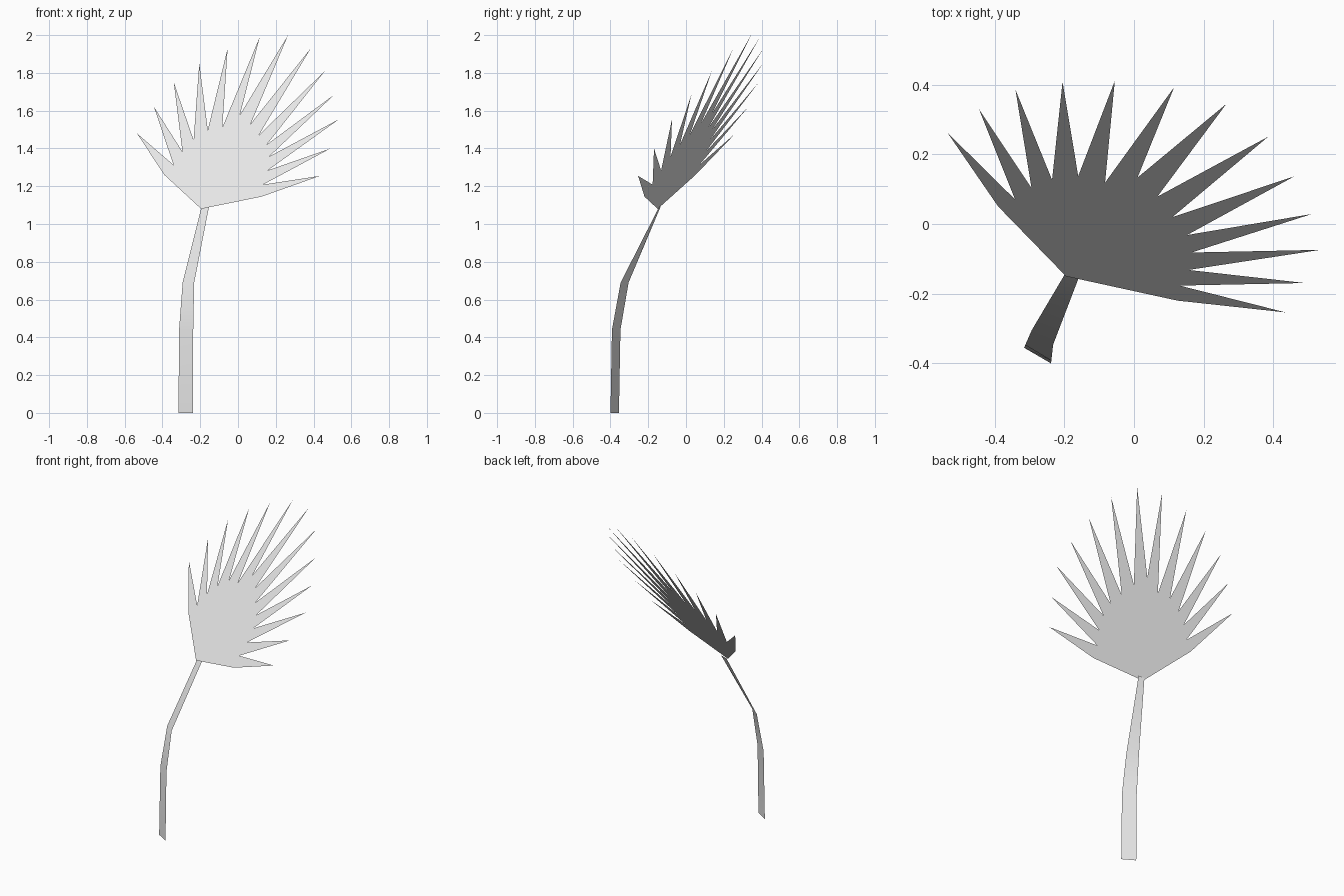
import bpy
import bmesh
from mathutils import Vector

cube = bpy.data.objects.get("Cube")
if cube:
    bpy.data.objects.remove(cube, do_unlink=True)

# One pale grey material for the whole plant
grey = bpy.data.materials.new("pale_grey")
grey.use_nodes = True
colour = (0.8, 0.8, 0.8, 1.0)
grey.diffuse_color = colour
grey.node_tree.nodes["Principled BSDF"].inputs["Base Color"].default_value = colour


def make_object(name, bm):
    mesh = bpy.data.meshes.new(name)
    bm.to_mesh(mesh)
    bm.free()
    mesh.materials.append(grey)
    obj = bpy.data.objects.new(name, mesh)
    bpy.context.collection.objects.link(obj)
    return obj


# Fan leaf: a flat serrated outline lying on one tilted plane
leaf_base = Vector((-0.195, -0.15, 1.08))
leaf_normal = Vector((-0.1138, -0.3123, 0.2248)).normalized()


def on_leaf(x, z):
    dx, dz = x - leaf_base.x, z - leaf_base.z
    dy = -(leaf_normal.x * dx + leaf_normal.z * dz) / leaf_normal.y
    return leaf_base + Vector((dx, dy, dz))


left_corner, right_corner = (-0.39, 1.26), (0.125, 1.145)
tips = [(-0.535, 1.48), (-0.445, 1.62), (-0.34, 1.75), (-0.205, 1.85),
        (-0.055, 1.93), (0.115, 1.99), (0.265, 2.0), (0.385, 1.93),
        (0.46, 1.81), (0.51, 1.685), (0.535, 1.555), (0.49, 1.4), (0.435, 1.255)]
notches = [(-0.341, 1.312), (-0.294, 1.382), (-0.235, 1.444), (-0.16, 1.497),
           (-0.083, 1.51), (0.01, 1.577), (0.067, 1.53), (0.11, 1.47),
           (0.152, 1.42), (0.165, 1.357), (0.156, 1.283), (0.131, 1.208)]

outline = [left_corner]
for tip, notch in zip(tips, notches):
    outline += [tip, notch]
outline += [tips[-1], right_corner]

bm = bmesh.new()
rim = [bm.verts.new(on_leaf(x, z)) for x, z in outline]
leaf_face = bm.faces.new([bm.verts.new(leaf_base)] + rim)
leaf_face.normal_update()
if leaf_face.normal.dot(leaf_normal) < 0:
    leaf_face.normal_flip()
make_object("fan_leaf", bm)

# Stem: a bent, tapering flat ribbon (left edge, right edge) from ground to leaf
stem_rows = [
    ((-0.315, -0.355, 0.0), (-0.238, -0.4, 0.0)),
    ((-0.312, -0.347, 0.44), (-0.237, -0.392, 0.44)),
    ((-0.293, -0.304, 0.69), (-0.232, -0.346, 0.69)),
    ((-0.193, -0.135, 1.09), (-0.153, -0.14, 1.095)),
]
bm = bmesh.new()
rows = [[bm.verts.new(p) for p in row] for row in stem_rows]
for (a, b), (d, c) in zip(rows, rows[1:]):
    bm.faces.new((a, b, c, d)).smooth = True
make_object("stem", bm)
